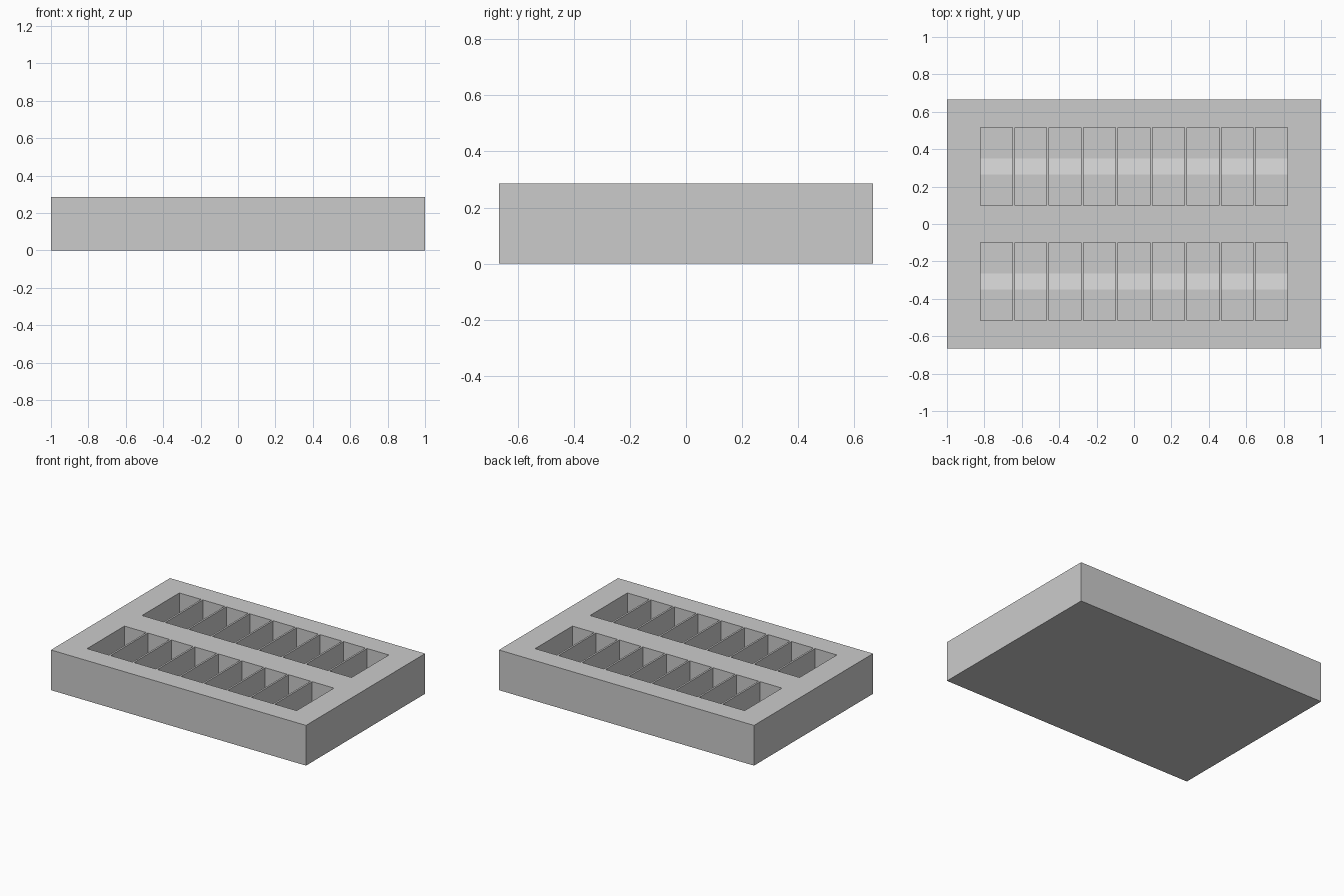
import bpy
import bmesh

default = bpy.data.objects.get("Cube")
if default:
    bpy.data.objects.remove(default, do_unlink=True)

LENGTH, DEPTH, HEIGHT = 2.0, 1.333, 0.285
COLUMNS, PITCH, POCKET_WIDTH = 9, 0.184, 0.171
ROW_CENTRE, POCKET_HALF, RAMP_HALF = 0.3075, 0.209, 0.042
LOW_FLOOR, HIGH_FLOOR = 0.05, 0.09

grey = bpy.data.materials.new("plain grey")
grey.use_nodes = True
colour = (0.6, 0.6, 0.6, 1.0)
grey.diffuse_color = colour
grey.node_tree.nodes["Principled BSDF"].inputs["Base Color"].default_value = colour


def make_object(name, bm):
    bmesh.ops.recalc_face_normals(bm, faces=bm.faces)
    mesh = bpy.data.meshes.new(name)
    bm.to_mesh(mesh)
    bm.free()
    mesh.materials.append(grey)
    obj = bpy.data.objects.new(name, mesh)
    bpy.context.collection.objects.link(obj)
    return obj


def add_prism(bm, profile, x, width):
    """Extrude a closed (y, z) profile along x, centred on x."""
    face = bm.faces.new([bm.verts.new((x - width / 2, y, z)) for y, z in profile])
    result = bmesh.ops.extrude_face_region(bm, geom=[face])
    verts = [v for v in result["geom"] if isinstance(v, bmesh.types.BMVert)]
    bmesh.ops.translate(bm, verts=verts, vec=(width, 0, 0))


# Solid tray block
block = bmesh.new()
half = DEPTH / 2
add_prism(block, [(-half, 0), (half, 0), (half, HEIGHT), (-half, HEIGHT)], 0, LENGTH)
tray = make_object("tray", block)

# Two rows of pockets, each with a floor that ramps down towards the back
pocket_profile = [
    (-POCKET_HALF, HIGH_FLOOR), (-RAMP_HALF, HIGH_FLOOR),
    (RAMP_HALF, LOW_FLOOR), (POCKET_HALF, LOW_FLOOR),
    (POCKET_HALF, HEIGHT + 0.1), (-POCKET_HALF, HEIGHT + 0.1),
]
pockets = bmesh.new()
for row in (-ROW_CENTRE, ROW_CENTRE):
    shifted = [(y + row, z) for y, z in pocket_profile]
    for column in range(COLUMNS):
        add_prism(pockets, shifted, (column - (COLUMNS - 1) / 2) * PITCH, POCKET_WIDTH)
cutter = make_object("pocket_cutter", pockets)
cutter.hide_render = True

# Cut the pockets and drop the cutter
cut = tray.modifiers.new("pockets", "BOOLEAN")
cut.operation = "DIFFERENCE"
cut.solver = "EXACT"
cut.object = cutter
bpy.context.view_layer.objects.active = tray
bpy.ops.object.modifier_apply(modifier=cut.name)
bpy.data.objects.remove(cutter, do_unlink=True)
